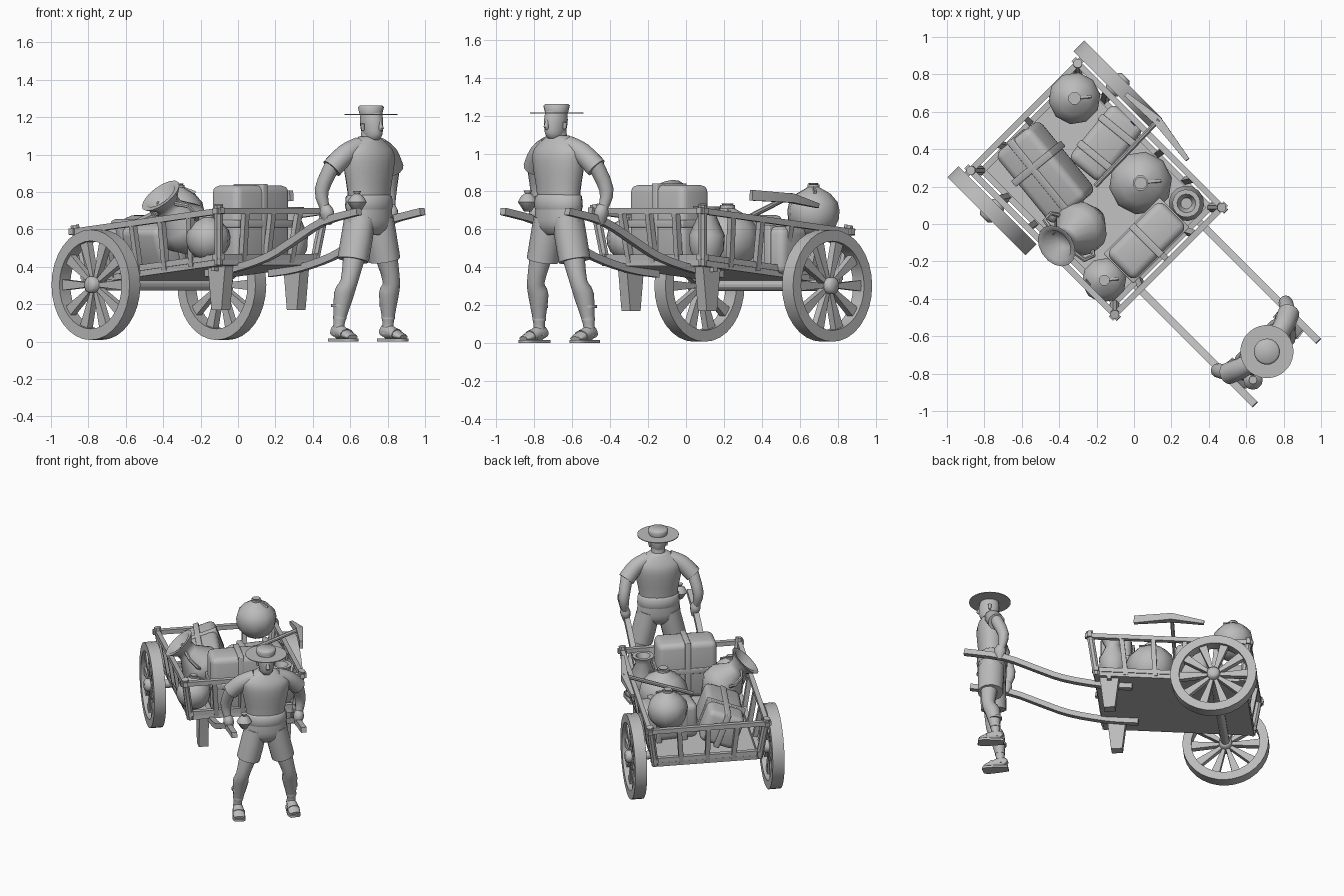
import bpy, bmesh, math
from math import pi, sin, cos
from mathutils import Matrix, Vector, Euler

cube = bpy.data.objects.get("Cube")
if cube:
    bpy.data.objects.remove(cube)

clay = bpy.data.materials.new("plain_grey")
clay.use_nodes = True
clay.diffuse_color = (.5, .5, .5, 1)
shader = clay.node_tree.nodes["Principled BSDF"]
shader.inputs["Base Color"].default_value = clay.diffuse_color

# Everything is built with +x as the travel direction, then turned on the ground
TURN = Matrix.Rotation(-pi / 4, 4, "Z")


def finish(name, bm, matrix=Matrix(), angle=40):
    bmesh.ops.recalc_face_normals(bm, faces=bm.faces[:])
    mesh = bpy.data.meshes.new(name)
    bm.to_mesh(mesh)
    bm.free()
    mesh.materials.append(clay)
    obj = bpy.data.objects.new(name, mesh)
    bpy.context.collection.objects.link(obj)
    obj.matrix_world = TURN @ matrix
    bpy.ops.object.select_all(action="DESELECT")
    obj.select_set(True)
    bpy.context.view_layer.objects.active = obj
    bpy.ops.object.shade_smooth_by_angle(angle=math.radians(angle))


def smooth(path, steps=3):
    """Spline through points and radii, so that few of them are needed."""
    rows = [Vector((*p, p[-1])[:5]) for p in path]
    rows = [rows[0], *rows, rows[-1]]
    result = []
    for a, b, c, d in zip(rows, rows[1:], rows[2:], rows[3:]):
        for k in range(steps):
            t = k / steps
            result.append(b + (c - a) * t / 2 + (a - b * 2.5 + c * 2 - d / 2) * t ** 2
                          + (b * 3 - c * 3 + d - a) * t ** 3 / 2)
    return result + [rows[-1]]


def sweep(name, path, sides=12, angle=50, straight=False):
    """Path of (x, y, z, radius[, second radius]) with rings square to it."""
    bm = bmesh.new()
    pts = [Vector(p[:3]) for p in path]
    along = (pts[-1] - pts[0]).normalized()
    ref = Vector((0, 0, 1)) if abs(along.x) > .8 else Vector((1, 0, 0))
    grow = math.sqrt(2) if sides == 4 else 1
    rings = []
    for i, p in enumerate(path):
        ahead, behind = pts[min(i + 1, len(pts) - 1)], pts[max(i - 1, 0)]
        t = along if straight else (ahead - behind).normalized()
        a = (ref - t * ref.dot(t)).normalized()
        b = t.cross(a)
        turns = [2 * pi * (k + .5) / sides for k in range(sides)]
        rings.append([bm.verts.new(pts[i] + grow * (a * p[3] * cos(f) + b * p[-1] * sin(f)))
                      for f in turns])
    for r, s in zip(rings, rings[1:]):
        for k in range(sides):
            j = (k + 1) % sides
            bm.faces.new((r[k], r[j], s[j], s[k]))
    bm.faces.new(rings[0])
    bm.faces.new(rings[-1])
    finish(name, bm, angle=angle)


def beam(name, start, end, a=.014, b=None, sides=4):
    sweep(name, [(*start, a, b or a), (*end, a, b or a)], sides, 30)


def turned(name, base, axis, profile, sides=12):
    """Round vessel: profile of (distance along axis, radius)."""
    rows = [(*(Vector(base) + Vector(axis) * d), r) for d, r in profile]
    sweep(name, rows, sides, 60, True)


def box(name, loc, size, rot, bevel):
    bm = bmesh.new()
    bmesh.ops.create_cube(bm, size=1, matrix=Matrix.Diagonal((*size, 1)))
    bmesh.ops.bevel(bm, geom=bm.edges[:], offset=bevel, segments=3, profile=.5, affect="EDGES")
    finish(name, bm, Matrix.LocRotScale(Vector(loc), Euler(rot), None))


def trunk(name, loc, size, rot, straps):
    """Rounded pack, with straps given as (axis, offset)."""
    box(name, loc, size, rot, .04)
    for axis, offset in straps:
        dims = [s + .016 for s in size]
        dims[axis] = .04
        shift = Vector((0, 0, 0))
        shift[axis] = offset
        shift.rotate(Euler(rot))
        box(name + "_strap", Vector(loc) + shift, dims, rot, .006)


# Wheels on one axle
AXLE, HUB, RIM, HALF = Vector((-.587, 0, .303)), .045, .295, .041
TRACK = (-.487, .465)
UP = Vector((0, 0, 1))
ACROSS = Vector((0, 1, 0))
for name, y in zip(("right_wheel", "left_wheel"), TRACK):
    centre = AXLE + ACROSS * y
    bm = bmesh.new()
    prof = [bm.verts.new(centre + UP * r + ACROSS * w)
            for r, w in ((RIM, -HALF), (RIM, HALF), (RIM - .06, HALF), (RIM - .06, -HALF))]
    edges = [bm.edges.new((prof[i - 1], prof[i])) for i in range(4)]
    bmesh.ops.spin(bm, geom=prof + edges, cent=centre, axis=ACROSS, angle=2 * pi, steps=32)
    bmesh.ops.remove_doubles(bm, verts=bm.verts[:], dist=.0005)
    finish(name + "_rim", bm, angle=30)
    turned(name + "_hub", centre, ACROSS, ((-.06, .03), (-HUB, HUB), (HUB, HUB), (.06, .03)), 16)
    for k in range(10):
        d = Matrix.Rotation(2 * pi * (k + .5) / 10, 3, "Y") @ UP
        sweep(name + "_spoke", [(*(centre + d * HUB / 2), .01, .02),
                                (*(centre + d * (RIM - HUB)), .03, .02)], 4, 30)
beam("axle", AXLE + ACROSS * TRACK[0], AXLE + ACROSS * TRACK[1], .03, sides=12)


# Cart bed, sloping up toward the front
def bed(x, y, h):
    return (x, y, .4 + .1 * x + h)


BACK, FRONT, RIGHT, LEFT, FLARE = -.82, .27, -.415, .395, .045
TOP = .27
beam("floor_board", bed(BACK + .03, -.01, 0), bed(FRONT - .03, -.01, 0), .016, .37)
for h, inset in ((.03, FLARE), (TOP, 0)):
    x0, x1, y0, y1 = BACK + inset, FRONT - inset, RIGHT + inset, LEFT - inset
    for y in (y0, y1):
        beam("side_rail", bed(x0 - .03, y, h), bed(x1 + .03, y, h), .016)
    for x in (x0, x1):
        beam("end_rail", bed(x, y0 - .03, h), bed(x, y1 + .03, h), .016)


def spread(low, high, count):
    return [low + (high - low) * i / count for i in range(count + 1)]


lower_x = spread(BACK + FLARE, FRONT - FLARE, 5)
lower_y = spread(RIGHT + FLARE, LEFT - FLARE, 4)
for y, y_in in ((RIGHT, lower_y[0]), (LEFT, lower_y[-1])):
    for x, x_in in list(zip(spread(BACK, FRONT, 5), lower_x))[1:-1]:
        beam("side_slat", bed(x_in, y_in, 0), bed(x, y, TOP + .01), .016)
    for x, x_in in ((BACK, lower_x[0]), (FRONT, lower_x[-1])):
        beam("corner_post", bed(x_in, y_in, -.01), bed(x, y, TOP + .035), .025, sides=8)
for y, y_in in list(zip(spread(RIGHT, LEFT, 4), lower_y))[1:-1]:
    for x, x_in in ((BACK, lower_x[0]), (FRONT, lower_x[-1])):
        beam("end_slat", bed(x_in, y_in, 0), bed(x, y, TOP + .01), .016)

# Curved pulling shafts and the stands beside them
SHAFT = ((-.01, .365), (.2, .39), (.46, .455), (.65, .54), (.87, .64), (1.14, .695))
for side in (-1, 1):
    y = .015 + side * .24
    sweep("shaft", smooth([(x, y, z, .019) for x, z in SHAFT]), 4, 35)
    y += side * .045
    sweep("stand", [(.14, y, z, r, .033) for z, r in ((.17, .038), (.36, .06), (.43, .07))], 4, 30)
    beam("stand_peg", (.14, y - .06, .39), (.14, y + .06, .39))

# Packed trunks
trunk("front_trunk", (.11, -.015, .63), (.21, .41, .41), (0, 0, 0), ((1, 0), (2, 0)))
trunk("rear_trunk", (-.53, -.14, .53), (.49, .26, .24), (.35, 0, -.1), ((0, -.06), (1, 0)))
trunk("rear_bundle", (-.41, .2, .49), (.22, .38, .25), (0, 0, .1), ((1, -.09), (1, .09)))

# Tied sacks: a ball drawn up into a narrow knot
for x, y, z, r in ((-.7, .25, .69, .14), (-.13, .18, .55, .17), (.1, -.325, .55, .12)):
    ball = [(r * sin(a), r * cos(a)) for a in spread(-1.25, .4, 5)]
    neck = [(r * d, r * w) for d, w in ((.7, .65), (.9, .3), (1, .13), (1.1, .2))]
    turned("sack", (x, y, z), UP, ball + neck, 10)
    turned("sack_tie", (x, y, z + r * .95), UP, ((0, r / 4), (r / 10, r / 4)), 8)
    beam("tie_end", (x, y, z + r), (x + r * .4, y + r * .5, z + r * .75), .007)

# Leaning wide mouthed jar with two handles, and a small upright jar
foot, lip = Vector((-.17, -.12, .5)), Vector((-.21, -.375, .78))
lean = lip - foot
LEANING = ((0, .06), (.3, .145), (.5, .14), (.75, .07), (.85, .07), (1, .12), (1, .09), (.8, .045))
turned("leaning_jar", foot, lean, LEANING, 16)
for side in (-1, 1):
    grip = [(*(foot + lean * d + Vector((side * r, 0, 0))), .012)
            for d, r in ((.5, .12), (.6, .16), (.8, .15), (.85, .06))]
    sweep("jar_handle", grip, 6)
UPRIGHT = ((0, .05), (.07, .09), (.15, .095), (.25, .05), (.3, .075), (.3, .05), (.25, .03))
turned("small_jar", (.12, .276, .42), UP, UPRIGHT, 14)

# Pickaxe lying over the left rail
sweep("pick_head", [(-.52, .46, .725, .012), (-.3, .48, .765, .024), (-.04, .445, .78, .028, .012)], 4, 35)
beam("pick_handle", (-.3, .49, .78), (-.29, 0, .6), sides=8)

# Puller: each row is forward offset, height, depth and half width
MAN = Vector((.97, .02, 0))


def body(name, rows, sides=18):
    sweep(name, [(MAN.x + x, MAN.y, z, a, b) for x, z, a, b in rows], sides, 60, True)


def rounded(name, rows):
    body(name, [(r[0], r[2], r[3], r[4]) for r in smooth([(x, 0, z, a, b) for x, z, a, b in rows])])


rounded("shirt", ((0, .71, .09, .135), (0, .8, .093, .135), (0, .96, .106, .165),
                  (0, 1.03, .09, .155), (0, 1.095, .05, .06)))
body("neck", ((0, 1.06, .048, .05), (.01, 1.14, .045, .045)))
rounded("head", ((.04, 1.075, .028, .025), (.03, 1.1, .058, .045), (.02, 1.17, .07, .056),
                 (.015, 1.22, .062, .053)))
sweep("nose", [(1.053, MAN.y, 1.175, .008), (1.063, MAN.y, 1.14, .015), (1.056, MAN.y, 1.13, .01)], 8)
BRIM = 1.212
body("hat_brim", ((.015, BRIM, .142, .142), (.015, BRIM + .005, .142, .142)), 32)
body("hat_crown", [(.015, BRIM + h, r, r) for h, r in ((0, .06), (.04, .07), (.05, .06))])
body("sash", ((0, .705, .1, .143), (0, .72, .105, .148), (0, .775, .102, .143), (0, .785, .09, .13)))
rounded("shorts_seat", ((0, .57, .06, .1), (0, .62, .095, .15), (0, .71, .098, .143)))
turned("pouch", (1.04, -.14, .745), UP, ((-.05, .02), (0, .052), (.03, .035), (.045, .015), (.06, .022)))

# Limbs, the same on both sides: forward offset, sideways, height, radii
for side in (-1, 1):
    def limb(name, *rows, sides=12):
        path = [(MAN.x + x, MAN.y + side * y, z, *r) for x, y, z, *r in rows]
        sweep(name, smooth(path), sides, 60)

    limb("ear", (.01, .055, 1.13, .008), (.01, .06, 1.165, .012))
    limb("sleeve", (0, .07, 1.045, .05), (-.02, .16, 1, .056), (-.05, .232, .925, .058))
    limb("arm", (-.045, .225, .95, .042), (-.1, .257, .81, .038), (-.085, .247, .71, .025))
    limb("hand", (-.085, .248, .725, .026), (-.075, .242, .685, .042, .036), (-.075, .235, .625, .02))
    limb("shorts_leg", (0, .07, .66, .09, .075), (0, .09, .56, .09, .08), (0, .12, .435, .088, .08))
    limb("leg", (.01, .12, .46, .06), (.01, .16, .32, .046), (-.02, .17, .25, .053),
         (-.04, .185, .1, .03), (-.04, .185, .04, .034))
    for z, r in ((.12, .036), (.185, .046)):
        limb("ankle_strap", (-.038, .183, z, r), (-.038, .183, z + .016, r))
    limb("foot", (-.08, .183, .04, .022, .026), (-.05, .185, .055, .042, .032),
         (.04, .19, .032, .02, .042), (.07, .193, .024, .011, .034))
    limb("sandal_sole", (-.095, .183, .008, .008, .03), (.04, .19, .008, .008, .045),
         (.08, .194, .008, .008, .03), sides=4)
    limb("sandal_strap", (.005, .187, .04, .034, .042), (.022, .189, .036, .032, .045))
